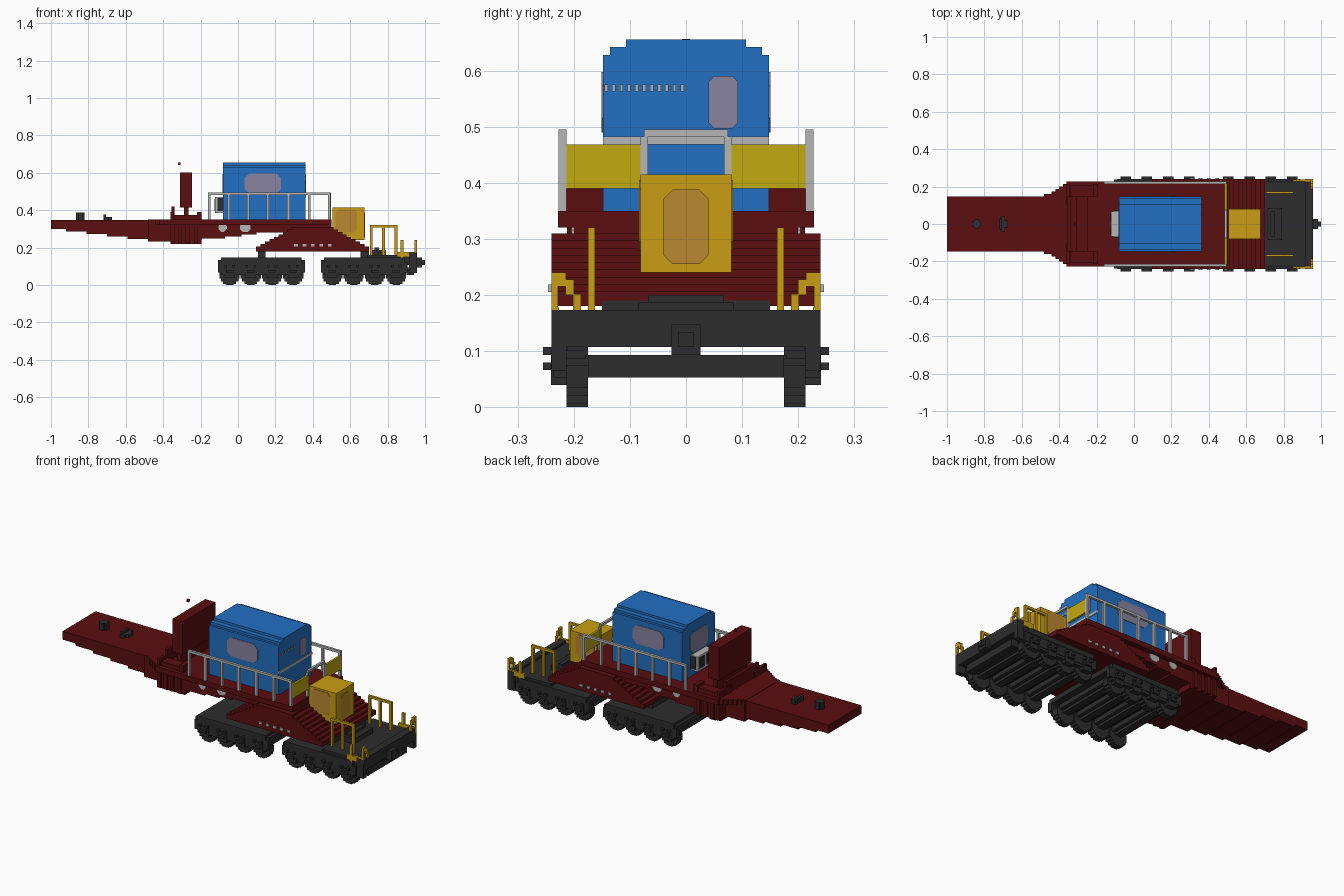
import bpy, bmesh, math

cube = bpy.data.objects.get("Cube")
if cube:
    bpy.data.objects.remove(cube, do_unlink=True)


def material(name, r, g, b):
    lin = [((c / 255 + 0.055) / 1.055) ** 2.4 if c > 10 else c / 255 / 12.92 for c in (r, g, b)]
    m = bpy.data.materials.new(name)
    m.use_nodes = True
    m.diffuse_color = (*lin, 1)
    m.node_tree.nodes["Principled BSDF"].inputs["Base Color"].default_value = (*lin, 1)
    return m


RED = material("dark red", 91, 14, 16)
BLUE = material("blue", 34, 112, 194)
DARK = material("charcoal", 45, 45, 45)
GREY = material("light grey", 182, 182, 182)
YELLOW = material("panel yellow", 194, 170, 14)
AMBER = material("cab yellow", 200, 157, 18)
GLASS = material("cabin window", 136, 131, 160)
AMBER_GLASS = material("cab window", 186, 136, 48)


def finish(name, bm, mat):
    bmesh.ops.recalc_face_normals(bm, faces=bm.faces)
    me = bpy.data.meshes.new(name)
    bm.to_mesh(me)
    bm.free()
    me.materials.append(mat)
    ob = bpy.data.objects.new(name, me)
    bpy.context.scene.collection.objects.link(ob)
    return ob


def boxes(name, mat, items, mirror=False):
    """One object from (x0, x1, y0, y1, z0, z1) blocks, optionally mirrored in y."""
    bm = bmesh.new()
    if mirror:
        items = list(items) + [(a, b, -d, -c, e, f) for a, b, c, d, e, f in items]
    for x0, x1, y0, y1, z0, z1 in items:
        vs = bmesh.ops.create_cube(bm, size=1)["verts"]
        for v in vs:
            v.co = ((x0 + x1) / 2 + v.co.x * (x1 - x0),
                    (y0 + y1) / 2 + v.co.y * (y1 - y0),
                    (z0 + z1) / 2 + v.co.z * (z1 - z0))
    return finish(name, bm, mat)


def prism(name, mat, pts, axis, lo, hi):
    """Extrude a 2D outline along an axis; the outline uses the other two axes in order."""
    bm = bmesh.new()

    def co(p, t):
        c = list(p)
        c.insert("xyz".index(axis), t)
        return c
    vs = [bm.verts.new(co(p, lo)) for p in pts]
    face = bm.faces.new(vs)
    new = bmesh.ops.extrude_face_region(bm, geom=[face])["geom"]
    for v in new:
        if isinstance(v, bmesh.types.BMVert):
            v.co["xyz".index(axis)] = hi
    return finish(name, bm, mat)


def rounded(a0, a1, b0, b1, c=0.016):
    return [(a0 + c, b0), (a1 - c, b0), (a1, b0 + c), (a1, b1 - c),
            (a1 - c, b1), (a0 + c, b1), (a0, b1 - c), (a0, b0 + c)]


# Trucks: frame, side frames, wheels, axles and journal boxes
for label, cx in (("rear", 0.125), ("front", 0.675)):
    wheels_x = [cx + d for d in (-0.17, -0.057, 0.057, 0.17)]
    boxes(label + "_truck_frame", DARK, [
        (cx - 0.232, cx + 0.232, -0.228, 0.228, 0.107, 0.134),
        (cx - 0.215, cx + 0.215, -0.24, 0.24, 0.12, 0.147)])
    boxes(label + "_side_frames", DARK, [
        (cx - 0.232, cx + 0.232, 0.213, 0.238, 0.067, 0.12),
        (cx - 0.215, cx + 0.215, 0.213, 0.236, 0.053, 0.12)], True)
    rim, boxlist, axle = [], [], []
    for x in wheels_x:
        for w, h in ((0.02, 0.054), (0.034, 0.047), (0.047, 0.034), (0.054, 0.02)):
            rim.append((x - w, x + w, 0.175, 0.213, 0.054 - h, 0.054 + h))
        boxlist += [(x - 0.028, x + 0.028, 0.21, 0.241, 0.04, 0.095),
                    (x - 0.02, x + 0.02, 0.21, 0.255, 0.066, 0.08),
                    (x - 0.028, x - 0.014, 0.21, 0.255, 0.093, 0.107),
                    (x + 0.014, x + 0.028, 0.21, 0.255, 0.093, 0.107)]
        axle += [(x - 0.04, x + 0.04, -0.18, 0.18, 0.067, 0.093),
                 (x - 0.02, x + 0.02, -0.18, 0.18, 0.053, 0.08)]
    boxes(label + "_wheels", DARK, rim, True)
    boxes(label + "_journal_boxes", DARK, boxlist, True)
    boxes(label + "_axles", DARK, axle)

# Pivots between the trucks and the body
boxes("truck_pivots", DARK, [(0.107, 0.147, -0.15, 0.15, 0.14, 0.19),
                             (0.655, 0.70, -0.15, 0.15, 0.14, 0.19)])

# Front platform, end beam, coupler and raised hatch
boxes("front_platform", DARK, [
    (0.69, 0.957, -0.228, 0.228, 0.107, 0.16),
    (0.915, 0.957, -0.24, 0.24, 0.107, 0.173),
    (0.915, 0.957, 0.213, 0.24, 0.065, 0.12),
    (0.915, 0.957, -0.24, -0.213, 0.065, 0.12),
    (0.90, 0.94, -0.175, 0.175, 0.053, 0.093),
    (0.715, 0.79, -0.085, 0.085, 0.15, 0.187),
    (0.73, 0.755, -0.068, 0.068, 0.18, 0.2)])
boxes("coupler", DARK, [(0.95, 0.985, -0.026, 0.026, 0.093, 0.147),
                        (0.98, 1.0, -0.013, 0.013, 0.107, 0.134)])

# Lower body built of stacked layers that form the stepped slopes
layers, n = [], 10
for i in range(n):
    t = max(0, i - 1) / (n - 2)
    layers.append((0.097 + 0.19 * t, 0.70 - 0.19 * t, -0.24, 0.24,
                   0.18 + 0.013 * i, 0.18 + 0.013 * (i + 1)))
boxes("lower_body", RED, layers)

# Main beam and tail with a stepped underside: start, end, bottom, half width
hull = [(-1, -0.92, 0.3, 0.148), (-0.92, -0.81, 0.287, 0.148), (-0.81, -0.70, 0.273, 0.148),
        (-0.70, -0.59, 0.26, 0.148), (-0.59, -0.48, 0.247, 0.148), (-0.48, -0.36, 0.233, 0.16),
        (-0.36, -0.195, 0.22, 0.2), (-0.195, -0.07, 0.25, 0.2), (-0.07, 0.02, 0.26, 0.2),
        (0.02, 0.1, 0.27, 0.2), (0.1, 0.5, 0.28, 0.2)]
boxes("main_beam", RED, [(a, b, -w, w, z, 0.348) for a, b, z, w in hull])
deck = [(-0.36 - 0.02 * i, 0.5 if i == 0 else -0.34 - 0.02 * i,
         -0.228 + 0.0135 * i, 0.228 - 0.0135 * i, 0.32, 0.35) for i in range(7)]
boxes("upper_deck", RED, deck)
boxes("beam_ribs", RED, [(x, x + 0.02, 0.19, 0.212, 0.225, 0.32)
                         for x in (-0.36, -0.32, -0.28, -0.235)], True)

# Rear bulkhead with its base blocks and marker
boxes("bulkhead", RED, [(-0.31, -0.245, -0.148, 0.148, 0.415, 0.602),
                        (-0.29, -0.265, -0.135, 0.135, 0.35, 0.42)])
boxes("bulkhead_base", RED, [(-0.34, -0.22, 0.148, 0.205, 0.345, 0.375),
                             (-0.22, -0.195, 0.148, 0.213, 0.345, 0.39),
                             (-0.36, -0.345, 0.10, 0.213, 0.345, 0.39)], True)
boxes("bulkhead_rail", RED, [(-0.355, -0.34, -0.148, 0.148, 0.345, 0.42)])
boxes("bulkhead_marker", RED, [(-0.32, -0.307, -0.007, 0.007, 0.643, 0.656)])

# Fittings on the tail
boxes("tail_fittings", DARK, [
    (-0.866, -0.82, -0.014, 0.014, 0.345, 0.388), (-0.855, -0.83, -0.024, 0.024, 0.345, 0.388),
    (-0.715, -0.69, -0.04, 0.04, 0.345, 0.365), (-0.72, -0.705, -0.03, 0.03, 0.345, 0.377),
    (-0.69, -0.675, -0.02, 0.02, 0.345, 0.365)])

# Engine cabin with a stepped roof edge
half = [(0.148, 0.35), (0.148, 0.628), (0.135, 0.628), (0.135, 0.642), (0.107, 0.642), (0.107, 0.655)]
prism("cabin", BLUE, half + [(-y, z) for y, z in reversed(half)], "x", -0.08, 0.36)
for side, s in (("right", -1), ("left", 1)):
    prism("cabin_window_" + side, GLASS, rounded(0.035, 0.23, 0.49, 0.597, 0.025), "y", s * 0.146, s * 0.151)
prism("cabin_window_front", GLASS, rounded(0.04, 0.093, 0.497, 0.59, 0.01), "x", 0.357, 0.363)
prism("cabin_window_rear", GLASS, rounded(-0.08, 0.08, 0.48, 0.595, 0.02), "x", -0.083, -0.077)
boxes("cabin_front_vents", GREY, [(0.358, 0.363, -0.145 + 0.0135 * i, -0.139 + 0.0135 * i, 0.563, 0.575)
                                  for i in range(11)])
boxes("cabin_front_strip", GREY, [(0.358, 0.364, -0.148, 0.148, 0.468, 0.482)])

# Cooling unit on the rear of the cabin
boxes("cooling_unit", GREY, [(-0.122, -0.08, -0.068, 0.068, 0.385, 0.47)])
boxes("cooling_grille", DARK, [(-0.126, -0.12, y - 0.022, y + 0.022, 0.40, 0.46) for y in (-0.033, 0.033)]
      + [(-0.11, -0.08, s * 0.0705 - 0.003, s * 0.0705 + 0.003, 0.395, 0.465) for s in (-1, 1)])

# Deck railing and yellow end panels
rails = [(-0.16, 0.495, 0.213, 0.227, 0.482, 0.495)]
rails += [(x - 0.007, x + 0.007, 0.213, 0.227, 0.345, 0.495)
          for x in (-0.153, -0.05, 0.055, 0.16, 0.27, 0.38, 0.488)]
boxes("deck_railing", GREY, rails, True)
boxes("end_railing", GREY, [(0.483, 0.496, -0.075, 0.075, 0.482, 0.495),
                            (0.483, 0.496, 0.068, 0.081, 0.35, 0.482),
                            (0.483, 0.496, -0.081, -0.068, 0.35, 0.482)])
boxes("end_panels", YELLOW, [(0.484, 0.496, 0.081, 0.213, 0.39, 0.468)], True)

# Plain side plates on the beam and body
for side, s in (("right", -1), ("left", 1)):
    for i, (a, b) in enumerate(((-0.105, -0.06), (0.01, 0.068))):
        prism(f"beam_plate_{side}_{i + 1}", GREY, rounded(a, b, 0.283, 0.332), "y", s * 0.198, s * 0.204)
boxes("side_markers", GREY, [(0.30 + 0.045 * i, 0.32 + 0.045 * i, 0.238, 0.246, 0.205, 0.219)
                             for i in range(5)], True)

# Driver cab with windows
boxes("driver_cab", AMBER, [(0.505, 0.675, -0.081, 0.081, 0.24, 0.415)])
prism("cab_window_front", AMBER_GLASS, rounded(-0.04, 0.04, 0.255, 0.388), "x", 0.673, 0.678)
for side, s in (("right", -1), ("left", 1)):
    prism("cab_window_" + side, AMBER_GLASS, rounded(0.52, 0.637, 0.28, 0.405), "y", s * 0.079, s * 0.084)

# Platform handrails and corner step rails
boxes("platform_handrails", AMBER,
      [(0.705, 0.852, 0.162, 0.175, 0.307, 0.32)]
      + [(x - 0.007, x + 0.007, 0.162, 0.175, 0.15, 0.32) for x in (0.712, 0.778, 0.845)], True)
boxes("corner_handrails", AMBER, [
    (0.87, 0.885, 0.228, 0.24, 0.14, 0.24), (0.944, 0.957, 0.228, 0.24, 0.17, 0.24),
    (0.944, 0.957, 0.214, 0.23, 0.215, 0.24), (0.944, 0.957, 0.2, 0.215, 0.2, 0.228),
    (0.944, 0.957, 0.187, 0.201, 0.17, 0.202), (0.85, 0.957, 0.226, 0.239, 0.15, 0.178)], True)
